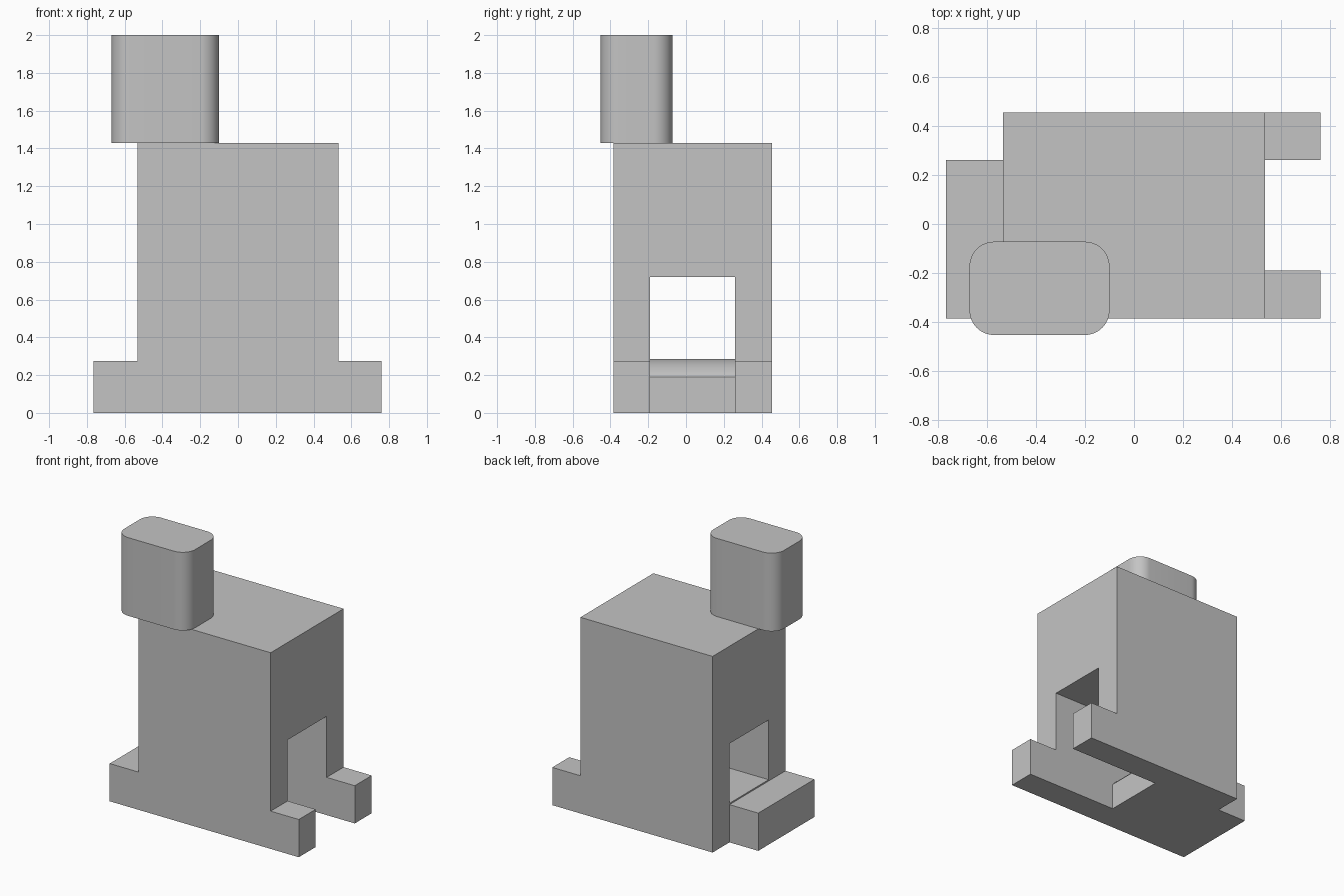
import bpy
import bmesh
from math import sin, cos, radians

if "Cube" in bpy.data.objects:
    bpy.data.objects.remove(bpy.data.objects["Cube"])

GREY = (0.55, 0.55, 0.55, 1.0)
grey = bpy.data.materials.new("plain grey")
grey.use_nodes = True
grey.diffuse_color = GREY
grey.node_tree.nodes["Principled BSDF"].inputs["Base Color"].default_value = GREY


def extrude(name, points, offset):
    """Extrude a closed outline of 3D points along an offset."""
    bm = bmesh.new()
    face = bm.faces.new([bm.verts.new(p) for p in points])
    new = bmesh.ops.extrude_face_region(bm, geom=[face])["geom"]
    bmesh.ops.translate(bm, vec=offset,
                        verts=[v for v in new if isinstance(v, bmesh.types.BMVert)])
    bmesh.ops.recalc_face_normals(bm, faces=bm.faces)
    mesh = bpy.data.meshes.new(name)
    bm.to_mesh(mesh)
    bm.free()
    mesh.materials.append(grey)
    obj = bpy.data.objects.new(name, mesh)
    bpy.context.collection.objects.link(obj)
    return obj


def side_profile(name, outline, y0, y1):
    return extrude(name, [(x, y0, z) for x, z in outline], (0, y1 - y0, 0))


def activate(obj):
    bpy.ops.object.select_all(action="DESELECT")
    obj.select_set(True)
    bpy.context.view_layer.objects.active = obj


def cut(target, cutter):
    cutter.hide_render = True
    mod = target.modifiers.new("cut", "BOOLEAN")
    mod.operation = "DIFFERENCE"
    mod.solver = "EXACT"
    mod.object = cutter
    activate(target)
    bpy.ops.object.modifier_apply(modifier=mod.name)
    bpy.data.objects.remove(cutter)


def smooth(obj):
    activate(obj)
    bpy.ops.object.shade_smooth_by_angle(angle=radians(30))


FRONT, BACK = -0.385, 0.455
INNER_FRONT, INNER_BACK = -0.19, 0.26
LEFT, RIGHT, WALL = -0.765, 0.76, 0.533
FOOT, TOP = 0.275, 1.43

# Body with stepped feet
body = side_profile("body", [
    (LEFT, 0), (RIGHT, 0), (RIGHT, FOOT), (WALL, FOOT),
    (WALL, TOP), (-WALL, TOP), (-WALL, FOOT), (LEFT, FOOT)], FRONT, BACK)

# Missing foot at one back corner
cut(body, side_profile("corner_cutter", [
    (-1, -0.1), (-WALL, -0.1), (-WALL, 0.5), (-1, 0.5)], INNER_BACK, 0.6))

# Tunnel through the body, with a raised floor that rounds down to a step
sill, lip, step_x = 0.285, 0.19, 0.03
bend = radians(51)
radius = (sill - lip) / (1 - cos(bend))
start_x = step_x - radius * sin(bend)
arc = [(start_x + radius * sin(bend * i / 12),
        sill - radius * (1 - cos(bend * i / 12))) for i in range(13)]
cut(body, side_profile("tunnel_cutter", [
    (1, 0.72), (1, -0.1), (step_x, -0.1)] + arc[::-1] + [
    (-1, sill), (-1, 0.72)], INNER_FRONT, INNER_BACK))
smooth(body)

# Rounded chimney block on the top corner
cx, cy, half_x, half_y, r = -0.385, -0.262, 0.285, 0.19, 0.1
outline = []
for corner, (sx, sy) in enumerate([(1, 1), (-1, 1), (-1, -1), (1, -1)]):
    for i in range(13):
        a = radians(90 * (corner + i / 12))
        outline.append((cx + sx * (half_x - r) + r * cos(a),
                        cy + sy * (half_y - r) + r * sin(a), TOP))
smooth(extrude("chimney", outline, (0, 0, 2 - TOP)))
